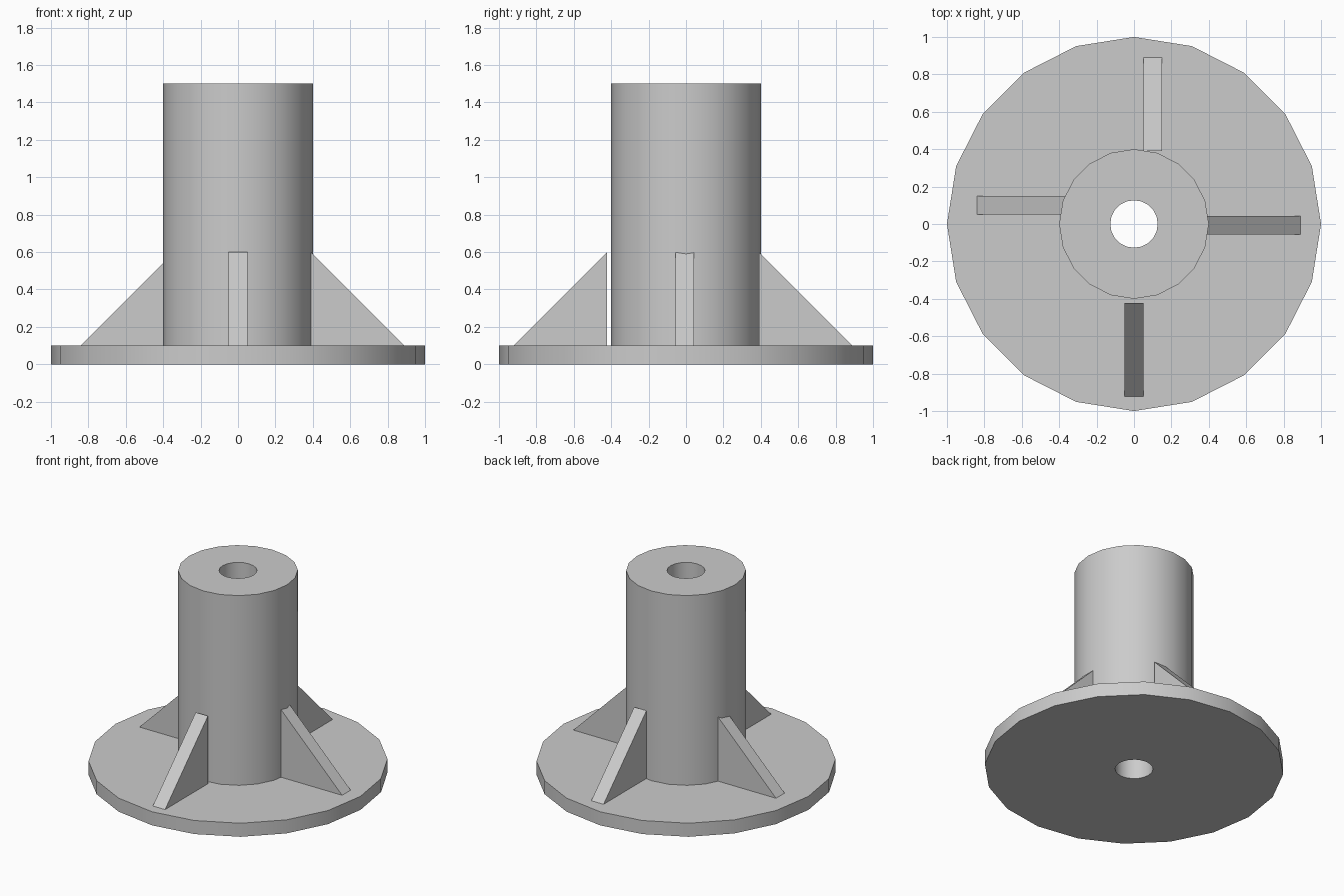
import bpy, bmesh, math
from mathutils import Vector, Matrix

if "Cube" in bpy.data.objects:
    bpy.data.objects.remove(bpy.data.objects["Cube"], do_unlink=True)

SIDES = 20
BASE_TOP = 0.1

grey = bpy.data.materials.new("plain grey")
grey.use_nodes = True
grey.diffuse_color = (0.6, 0.6, 0.6, 1)
grey.node_tree.nodes["Principled BSDF"].inputs["Base Color"].default_value = (0.6, 0.6, 0.6, 1)


def finish(bm, name):
    bmesh.ops.recalc_face_normals(bm, faces=bm.faces[:])
    mesh = bpy.data.meshes.new(name)
    bm.to_mesh(mesh)
    bm.free()
    mesh.materials.append(grey)
    obj = bpy.data.objects.new(name, mesh)
    bpy.context.collection.objects.link(obj)
    return obj


# Round base, upright tube and through bore, turned from one profile
def flanged_tube(bore, tube, flange, height):
    bm = bmesh.new()
    profile = [(bore, 0), (flange, 0), (flange, BASE_TOP),
               (tube, BASE_TOP), (tube, height), (bore, height)]
    verts = [bm.verts.new((r, 0, z)) for r, z in profile]
    edges = [bm.edges.new((v, verts[(i + 1) % len(verts)])) for i, v in enumerate(verts)]
    bmesh.ops.spin(bm, geom=verts + edges, axis=(0, 0, 1), cent=(0, 0, 0),
                   angle=math.tau, steps=SIDES, use_merge=True)
    bmesh.ops.remove_doubles(bm, verts=bm.verts[:], dist=0.0001)
    obj = finish(bm, "flanged_tube")
    bpy.ops.object.select_all(action="DESELECT")
    obj.select_set(True)
    bpy.context.view_layer.objects.active = obj
    bpy.ops.object.shade_smooth_by_angle(angle=math.radians(30))


# Triangular rib: inner end at `start` along its direction, shifted sideways
def rib(name, angle, start, side, size=0.5, width=0.1):
    bm = bmesh.new()
    corners = [(start, BASE_TOP), (start + size, BASE_TOP), (start, BASE_TOP + size)]
    face = bm.faces.new([bm.verts.new((x, side - width / 2, z)) for x, z in corners])
    new = bmesh.ops.extrude_face_region(bm, geom=[face])["geom"]
    bmesh.ops.translate(bm, vec=Vector((0, width, 0)),
                        verts=[g for g in new if isinstance(g, bmesh.types.BMVert)])
    bm.transform(Matrix.Rotation(math.radians(angle), 4, "Z"))
    finish(bm, name)


flanged_tube(0.127, 0.4, 1.0, 1.5)
rib("left_rib", 0, 0.39, -0.007)
rib("back_rib", 90, 0.39, -0.1)
rib("right_rib", 180, 0.34, -0.1)
rib("front_rib", 270, 0.422, 0)
